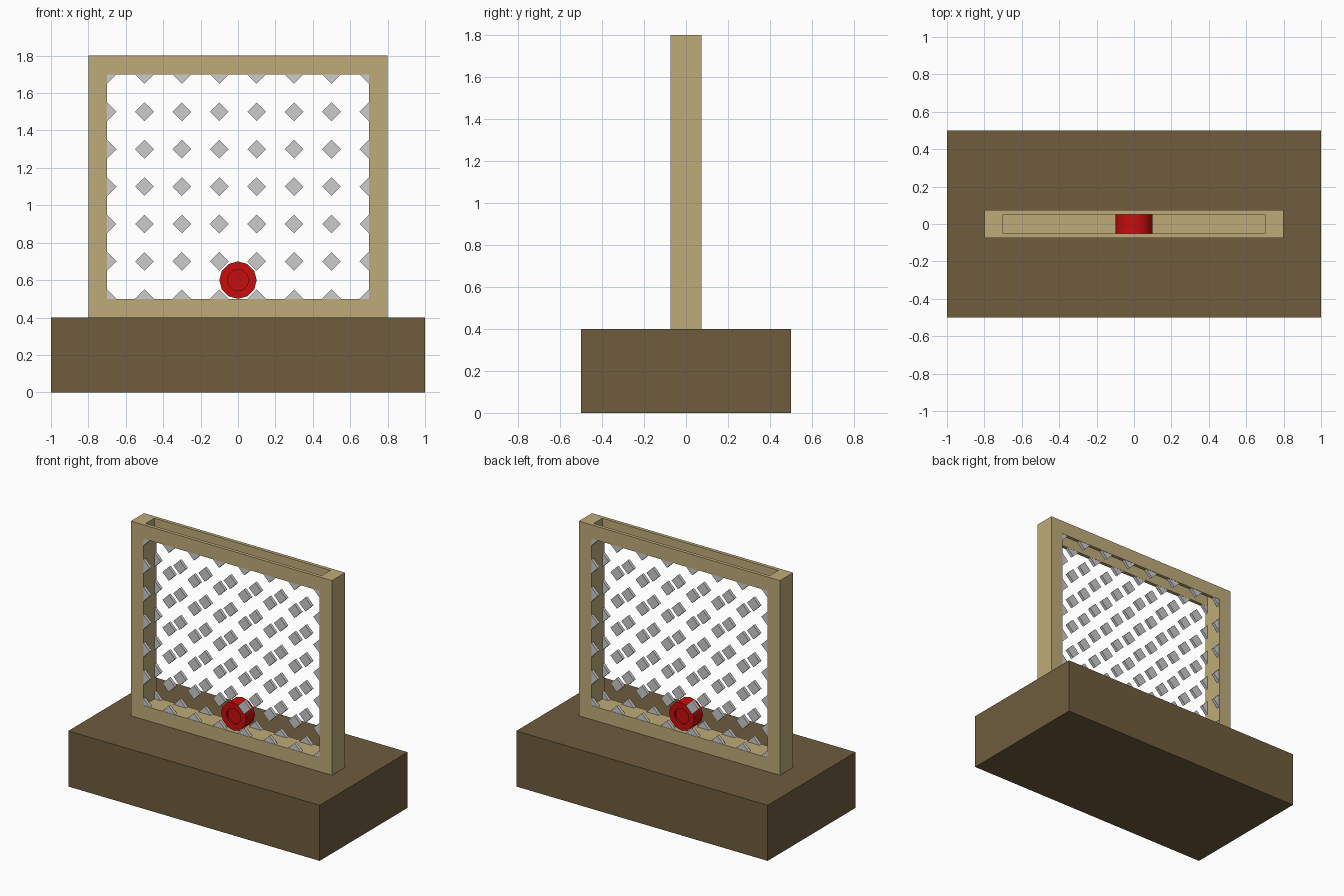
import bpy
import math

if "Cube" in bpy.data.objects:
    bpy.data.objects.remove(bpy.data.objects["Cube"])


def material(name, rgb):
    m = bpy.data.materials.new(name)
    m.diffuse_color = (*rgb, 1)
    m.use_nodes = True
    m.node_tree.nodes["Principled BSDF"].inputs["Base Color"].default_value = m.diffuse_color
    return m


def box(name, size, loc, mat=None):
    bpy.ops.mesh.primitive_cube_add(size=1, location=loc)
    ob = bpy.context.object
    ob.name = name
    ob.scale = size
    bpy.ops.object.transform_apply(location=False, rotation=False)
    if mat:
        ob.data.materials.append(mat)
    return ob


def cylinder(name, sides, radius, depth, loc, mat=None):
    # axis along y
    bpy.ops.mesh.primitive_cylinder_add(vertices=sides, radius=radius, depth=depth,
                                        location=loc, rotation=(math.pi / 2, 0, 0))
    ob = bpy.context.object
    ob.name = name
    if mat:
        ob.data.materials.append(mat)
    return ob


def cut(target, cutter):
    mod = target.modifiers.new("cut", 'BOOLEAN')
    mod.operation = 'DIFFERENCE'
    mod.solver = 'EXACT'
    mod.object = cutter
    bpy.context.view_layer.objects.active = target
    bpy.ops.object.modifier_apply(modifier=mod.name)
    bpy.data.objects.remove(cutter)


dark_wood = material("dark_wood", (0.156, 0.107, 0.048))
light_wood = material("light_wood", (0.52, 0.41, 0.195))
red = material("red", (0.58, 0.004, 0.004))

# Base block
box("base", (2, 1, 0.4), (0, 0, 0.2), dark_wood)

# Upright frame with window and a drop slot through the top rail
frame = box("frame", (1.6, 0.15, 1.4), (0, 0, 1.1), light_wood)
cut(frame, box("window_cutter", (1.4, 0.4, 1.2), (0, 0, 1.1)))
cut(frame, box("slot_cutter", (1.4, 0.1, 0.4), (0, 0, 1.8)))

# Front and back grids of diamond pegs, one shared mesh
peg_mesh = None
for side, y in (("front", -0.062), ("back", 0.062)):
    for row in range(7):
        for col in range(8):
            loc = (-0.7 + 0.2 * col, y, 0.5 + 0.2 * row)
            name = f"{side}_peg_{row}_{col}"
            if peg_mesh is None:
                first = cylinder(name, 4, 0.05, 0.022, loc)
                peg_mesh = first.data
            else:
                peg = bpy.data.objects.new(name, peg_mesh)
                peg.location = loc
                peg.rotation_euler = first.rotation_euler
                bpy.context.collection.objects.link(peg)

# Playing disc with a shallow recess on both faces
disc = cylinder("disc", 12, 0.1, 0.1, (0, 0, 0.6), red)
for y in (-0.05, 0.05):
    cut(disc, cylinder("recess_cutter", 12, 0.057, 0.03, (0, y, 0.6)))
bpy.ops.object.select_all(action='DESELECT')
disc.select_set(True)
bpy.context.view_layer.objects.active = disc
bpy.ops.object.shade_smooth_by_angle(angle=math.radians(35))
